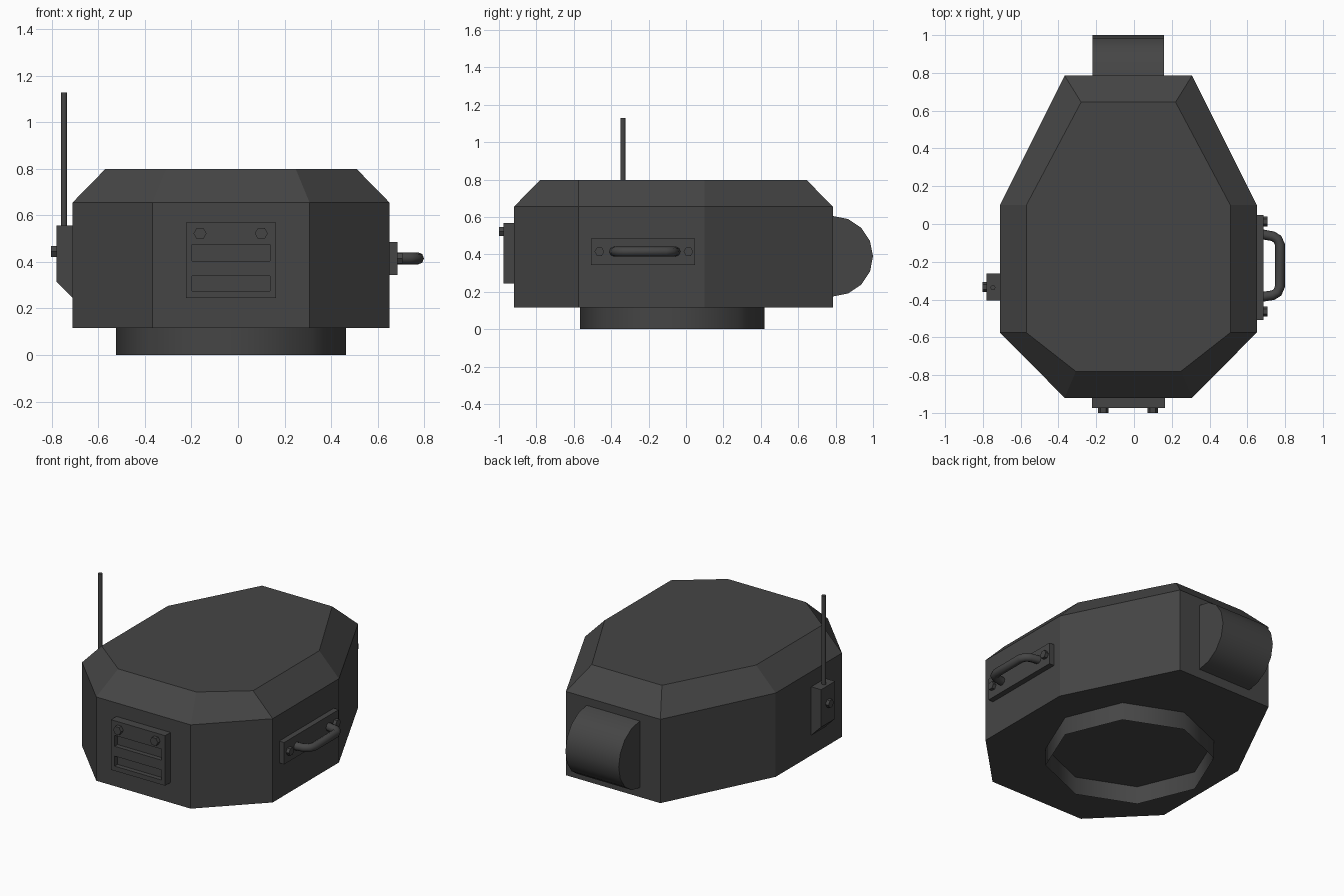
import bpy, bmesh
from math import cos, sin, pi, radians

if "Cube" in bpy.data.objects:
    bpy.data.objects.remove(bpy.data.objects["Cube"])

dark = bpy.data.materials.new("dark_grey")
dark.diffuse_color = (0.06, 0.06, 0.06, 1)
dark.use_nodes = True
dark.node_tree.nodes["Principled BSDF"].inputs["Base Color"].default_value = dark.diffuse_color


def finish(name, bm, smooth=False):
    bmesh.ops.recalc_face_normals(bm, faces=bm.faces)
    me = bpy.data.meshes.new(name)
    bm.to_mesh(me)
    bm.free()
    me.materials.append(dark)
    ob = bpy.data.objects.new(name, me)
    bpy.context.collection.objects.link(ob)
    if smooth:
        bpy.ops.object.select_all(action='DESELECT')
        ob.select_set(True)
        bpy.context.view_layer.objects.active = ob
        bpy.ops.object.shade_smooth_by_angle(angle=radians(50))
    return ob


def loft(name, rings, caps=True, smooth=False):
    """Join rings of 3D points that all have the same count."""
    bm = bmesh.new()
    vs = [[bm.verts.new(p) for p in r] for r in rings]
    n = len(vs[0])
    for a, b in zip(vs, vs[1:]):
        for i in range(n):
            j = (i + 1) % n
            bm.faces.new((a[i], a[j], b[j], b[i]))
    if caps:
        bm.faces.new(vs[0])
        bm.faces.new(vs[-1])
    return finish(name, bm, smooth)


def prism(name, pts, axis, a, b, **kw):
    """Extrude a 2D profile along an axis (0=x, 1=y, 2=z) from a to b."""
    def place(p, d):
        q = list(p)
        q.insert(axis, d)
        return q
    return loft(name, [[place(p, d) for p in pts] for d in (a, b)], **kw)


def ngon(u, v, r, n):
    return [(u + r * cos(2 * pi * i / n), v + r * sin(2 * pi * i / n)) for i in range(n)]


def rect(u0, u1, v0, v1):
    return [(u0, v0), (u1, v0), (u1, v1), (u0, v1)]


CX = -0.03


def outline(half, z):
    """Mirror the right half of the plan to the left."""
    right = [(CX + x, y, z) for x, y in half]
    return right + [(CX - x, y, z) for x, y in reversed(half)]


# Turret body with sloped upper edge
wide = [(0.337, -0.92), (0.68, -0.575), (0.68, 0.1), (0.337, 0.785)]
roof = [(0.278, -0.78), (0.54, -0.575), (0.54, 0.1), (0.25, 0.645)]
loft("turret_body", [outline(wide, 0.115), outline(wide, 0.655), outline(roof, 0.798)])

# Open base ring
prism("base_ring", ngon(CX, -0.073, 0.494, 8), 2, 0, 0.115, caps=False, smooth=True)

# Rounded gun mount
arc = [(0.785 + 0.215 * sin(pi * i / 8), 0.39 + 0.215 * cos(pi * i / 8)) for i in range(9)]
prism("gun_mount", arc, 0, -0.22, 0.16, smooth=True)

# Front vent plate with two slots and bolts
plate = prism("vent_plate", rect(-0.223, 0.163, 0.245, 0.568), 1, -0.975, -0.915)
for i, (z0, z1) in enumerate([(0.275, 0.34), (0.403, 0.474)]):
    cut = prism(f"slot_cutter_{i}", rect(-0.198, 0.138, z0, z1), 1, -1.05, -0.945)
    cut.hide_render = True
    cut.hide_set(True)
    mod = plate.modifiers.new("slot", 'BOOLEAN')
    mod.operation = 'DIFFERENCE'
    mod.solver = 'EXACT'
    mod.object = cut
for x in (-0.163, 0.1):
    prism("vent_bolt", ngon(x, 0.522, 0.028, 6), 1, -1.0, -0.97)

# Side handle: plate, bolts and bent bar
prism("handle_plate", rect(-0.508, 0.048, 0.344, 0.485), 0, 0.645, 0.685)
for y in (-0.463, 0.013):
    prism("handle_bolt", ngon(y, 0.415, 0.026, 6), 0, 0.68, 0.706)
path = [(0.68, -0.385), (0.735, -0.377), (0.76, -0.362), (0.773, -0.33),
        (0.773, -0.11), (0.76, -0.08), (0.735, -0.065), (0.68, -0.055)]
cu = bpy.data.curves.new("handle_bar", 'CURVE')
cu.dimensions = '3D'
cu.bevel_depth = 0.026
cu.bevel_resolution = 2
cu.use_fill_caps = True
sp = cu.splines.new('POLY')
sp.points.add(len(path) - 1)
for pt, (x, y) in zip(sp.points, path):
    pt.co = (x, y, 0.415, 1)
cu.materials.append(dark)
bpy.context.collection.objects.link(bpy.data.objects.new("handle_bar", cu))

# Antenna bracket, bolt and rod
prism("antenna_bracket", [(-0.705, 0.24), (-0.78, 0.315), (-0.78, 0.557), (-0.705, 0.557)],
      1, -0.405, -0.262) 
prism("antenna_bolt", ngon(-0.334, 0.445, 0.027, 6), 0, -0.802, -0.775)
prism("antenna_rod", ngon(-0.747, -0.337, 0.0135, 8), 2, 0.55, 1.128, smooth=True)
